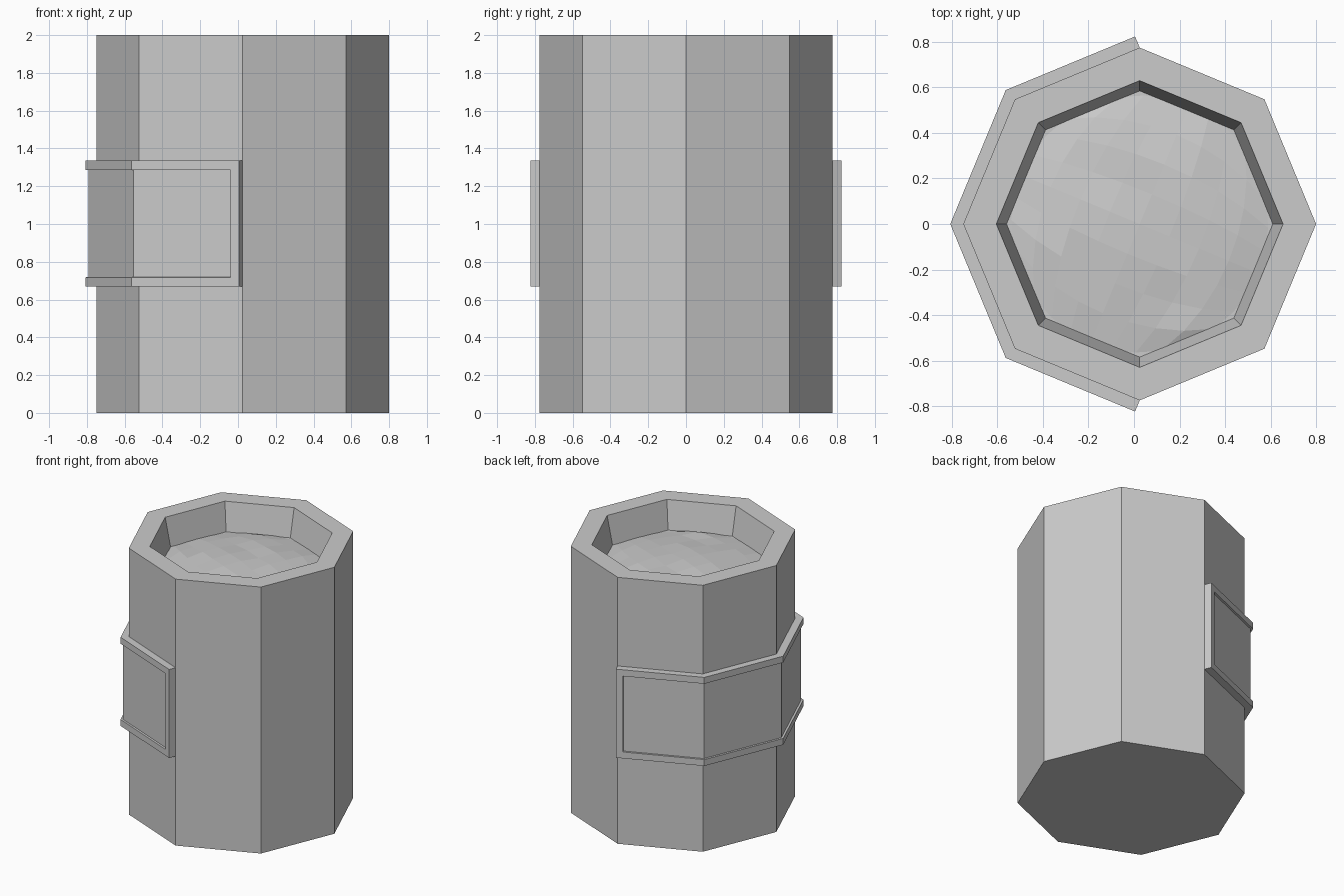
import bpy, bmesh, math, random

if "Cube" in bpy.data.objects:
    bpy.data.objects.remove(bpy.data.objects["Cube"])

random.seed(4)
CX, R = 0.025, 0.775


def ring(bm, radius, z, angles):
    return [bm.verts.new((CX + radius * math.cos(math.radians(a)),
                          radius * math.sin(math.radians(a)), z)) for a in angles]


def bridge(bm, a, b, closed=True):
    n = len(a)
    return [bm.faces.new((a[i], a[(i + 1) % n], b[(i + 1) % n], b[i]))
            for i in range(n if closed else n - 1)]


def finish(bm, name):
    bm.normal_update()
    mesh = bpy.data.meshes.new(name)
    bm.to_mesh(mesh)
    bm.free()
    ob = bpy.data.objects.new(name, mesh)
    bpy.context.collection.objects.link(ob)
    return ob


# Octagonal barrel with a tapered recess in the top
bm = bmesh.new()
octagon = range(0, 360, 45)
rings = [ring(bm, r, z, octagon) for r, z in
         ((R, 0), (R, 2), (0.63, 2), (0.585, 1.79))]
for a, b in zip(rings, rings[1:]):
    bridge(bm, a, b)
bm.faces.new(rings[0][::-1])
bm.faces.new(rings[-1])
finish(bm, "barrel")

# Label frame wrapped around the four left-hand sides
T = 0.053
bm = bmesh.new()
z0, z1 = 0.67, 1.335
angles = [90, 135, 180, 225, 270]
outer_r = R + T / math.cos(math.radians(22.5))
rows = []
for z in (z0, z1):
    inner = ring(bm, R, z, angles)
    outer = ring(bm, outer_r, z, angles)
    for i, s in ((0, 1), (4, -1)):
        # square-cut ends, perpendicular to the side they lie on
        outer[i].co.x = CX - T * math.sin(math.radians(22.5))
        outer[i].co.y = s * (R + T * math.cos(math.radians(22.5)))
    rows.append((inner, outer))
(ib, ob_), (it, ot) = rows
front = bridge(bm, ob_, ot, False)
bridge(bm, ot, it, False)
bridge(bm, ib, ob_, False)
bm.faces.new((ib[0], ob_[0], ot[0], it[0]))
bm.faces.new((ob_[4], ib[4], it[4], ot[4]))
bm.normal_update()
# Recessed panel inside the frame
bmesh.ops.inset_region(bm, faces=front, thickness=0.048, depth=0,
                       use_boundary=True, use_even_offset=True)
bm.normal_update()
bmesh.ops.inset_region(bm, faces=front, thickness=0.0005, depth=-0.015,
                       use_boundary=True, use_even_offset=True)
finish(bm, "label_frame")

# Faceted, gently mounded contents, trimmed to a round outline
bm = bmesh.new()
N, RD = 8, 0.565
turn = math.radians(-22.5)
grid = []
for j in range(N + 1):
    row = []
    for i in range(N + 1):
        u, v = 2 * i / N - 1, 2 * j / N - 1
        # square grid mapped onto a disc
        x = RD * u * math.sqrt(1 - v * v / 2)
        y = RD * v * math.sqrt(1 - u * u / 2)
        edge = max(abs(u), abs(v)) == 1
        z = 1.79 if edge else 1.80 + 0.035 * (1 - (x * x + y * y) / RD ** 2) + random.uniform(-0.008, 0.008)
        row.append(bm.verts.new((CX + x * math.cos(turn) - y * math.sin(turn),
                                 x * math.sin(turn) + y * math.cos(turn), z)))
    grid.append(row)
for a, b in zip(grid, grid[1:]):
    bridge(bm, a, b, False)
finish(bm, "contents")
